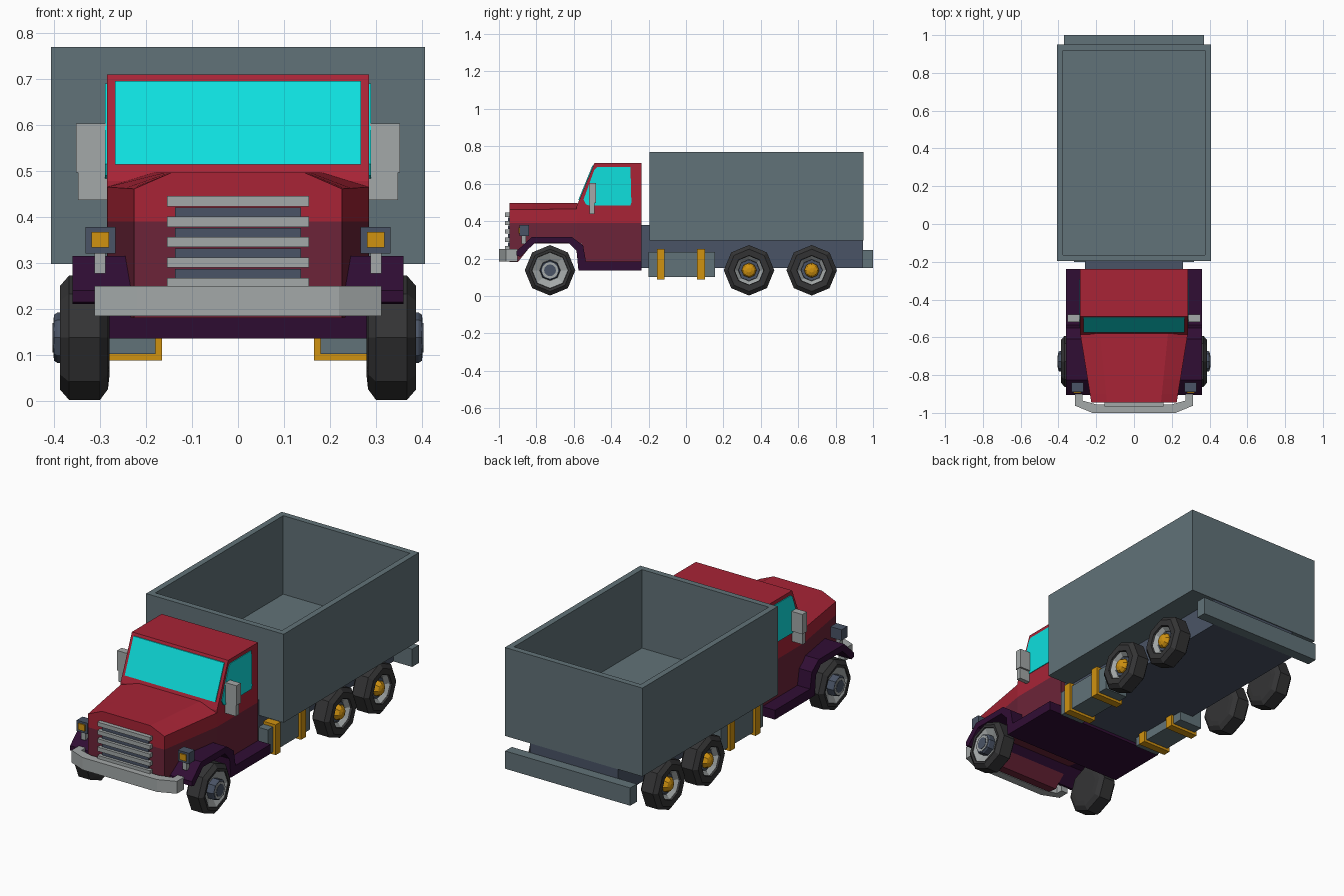
import bpy, bmesh, math
from mathutils import Vector

if "Cube" in bpy.data.objects:
    bpy.data.objects.remove(bpy.data.objects["Cube"])


def material(name, r, g, b):
    lin = [((c / 255 + 0.055) / 1.055) ** 2.4 if c > 10 else c / 255 / 12.92 for c in (r, g, b)]
    m = bpy.data.materials.new(name)
    m.diffuse_color = (*lin, 1)
    m.use_nodes = True
    m.node_tree.nodes["Principled BSDF"].inputs["Base Color"].default_value = m.diffuse_color
    return m


RED = material("red_paint", 168, 36, 54)
MAROON = material("maroon_paint", 108, 36, 56)
PURPLE = material("dark_purple", 48, 13, 52)
GLASS = material("cyan_glass", 14, 224, 222)
CHROME = material("light_grey", 163, 168, 168)
BED = material("slate_grey", 97, 114, 120)
FRAME = material("dark_slate", 74, 84, 102)
ORANGE = material("orange", 208, 146, 16)
RUBBER = material("tyre_black", 52, 52, 53)


def finish(bm, name, *mats):
    bmesh.ops.recalc_face_normals(bm, faces=bm.faces[:])
    me = bpy.data.meshes.new(name)
    bm.to_mesh(me)
    bm.free()
    for m in mats:
        me.materials.append(m)
    ob = bpy.data.objects.new(name, me)
    bpy.context.collection.objects.link(ob)
    return ob


def loft(rings):
    """Skin closed rings of equal length and cap both ends."""
    bm = bmesh.new()
    vs = [[bm.verts.new(p) for p in ring] for ring in rings]
    n = len(vs[0])
    for a, b in zip(vs, vs[1:]):
        for i in range(n):
            bm.faces.new((a[i], a[(i + 1) % n], b[(i + 1) % n], b[i]))
    bm.faces.new(vs[0])
    bm.faces.new(vs[-1][::-1])
    return bm


def side_prism(name, pts, x0, x1, mat):
    """Extrude a (y, z) profile along x."""
    return finish(loft([[(x, y, z) for y, z in pts] for x in (x0, x1)]), name, mat)


def box(name, x0, x1, y0, y1, z0, z1, mat):
    return side_prism(name, [(y0, z0), (y1, z0), (y1, z1), (y0, z1)], x0, x1, mat)


def two_tone(bm, name, split=0.39):
    """Red above the split height, maroon below it."""
    bmesh.ops.bisect_plane(bm, geom=bm.verts[:] + bm.edges[:] + bm.faces[:],
                           plane_co=(0, 0, split), plane_no=(0, 0, 1))
    for f in bm.faces:
        f.material_index = int(f.calc_center_median().z < split)
    return finish(bm, name, RED, MAROON)


def lathe(name, prof, side, y, z, mat, n=8):
    """Turn an (x, radius) profile round a sideways axle."""
    rings = []
    for x, r in prof:
        rings.append([(side * x, y + r * math.sin(i * math.tau / n), z + r * math.cos(i * math.tau / n))
                      for i in range(n)])
    return finish(loft(rings), name, mat)


# Cab
cab = [(-.585, .28), (-.585, .478), (-.49, .71), (-.238, .71), (-.238, .18), (-.545, .18), (-.56, .28)]
two_tone(loft([[(x, y, z) for y, z in cab] for x in (-.285, .285)]), "cab")

# Hood, widening towards the cab, arched over the front axle
rings = []
for y, zb in ((-.945, .18), (-.90, .18), (-.82, .28), (-.58, .28)):
    t = (y + .945) / .365
    w, top = .226 + .059 * t, .143 + .037 * t
    half = [(w, zb), (w, .461 + .004 * t), (top, .497)]
    rings.append([(x, y, z) for x, z in half] + [(-x, y, z) for x, z in half[::-1]])
two_tone(loft(rings), "hood")


# Windows as thin plates
def slope(z):
    return -.585 + (z - .478) * .095 / .232


side_prism("windshield", [(slope(.514) - .005, .514), (slope(.696) - .005, .696),
                          (slope(.696) + .003, .696), (slope(.514) + .003, .514)], -.268, .268, GLASS)
window = [(-.548, .515), (-.535, .49), (-.52, .484), (-.297, .484), (-.292, .50), (-.297, .69),
          (-.475, .69), (-.49, .675)]

# Fenders and running board
fender = [(-.905, .215), (-.905, .24), (-.825, .315), (-.61, .315), (-.55, .27), (-.535, .185),
          (-.238, .185), (-.238, .135), (-.575, .135), (-.585, .24), (-.625, .282), (-.81, .282), (-.885, .21)]
side_prism("fenders_and_running_board", fender, -.36, .36, PURPLE)

# Front bumper, bent round the nose
outline = [(.312, -.90), (.312, -.962), (.22, -1.0), (-.22, -1.0), (-.312, -.962), (-.312, -.90),
           (-.272, -.90), (-.272, -.935), (-.2, -.955), (.2, -.955), (.272, -.935), (.272, -.90)]
finish(loft([[(x, y, z) for x, y in outline] for z in (.184, .25)]), "front_bumper", CHROME)

# Grille
for i in range(5):
    z = .434 - i * .0445
    box("grille_bar", -.155, .155, -.967, -.94, z - .011, z + .011, CHROME)
    if i < 4:
        box("grille_slat", -.137, .137, -.953, -.94, z - .033, z - .014, FRAME)

# Chassis, rear bumper
box("chassis", -.26, .26, -.24, .946, .15, .30, FRAME)
box("chassis_neck", -.26, .26, -.24, -.19, .29, .38, FRAME)
box("rear_bumper", -.37, .37, .944, 1.0, .15, .245, BED)

# Open cargo bed: inset the top and sink it
bm = loft([[(x, -.195, .297), (x, .95, .297), (x, .95, .77), (x, -.195, .77)] for x in (-.407, .407)])
bmesh.ops.recalc_face_normals(bm, faces=bm.faces[:])
top = max(bm.faces, key=lambda f: f.calc_center_median().z)
bmesh.ops.inset_region(bm, faces=[top], thickness=.045)
ext = bmesh.ops.extrude_face_region(bm, geom=[top])
bmesh.ops.translate(bm, vec=Vector((0, 0, -.42)),
                    verts=[v for v in ext["geom"] if isinstance(v, bmesh.types.BMVert)])
if top.is_valid:
    bm.faces.remove(top)
finish(bm, "cargo_bed", BED)

for s in (1, -1):
    side_prism("side_window", window, s * .282, s * .289, GLASS)

    # Headlights on stalks
    box("headlight_housing", s * .267, s * .332, -.89, -.84, .32, .378, FRAME)
    box("headlight_lens", s * .281, s * .319, -.896, -.888, .333, .367, ORANGE)
    box("headlight_stalk", s * .288, s * .312, -.88, -.855, .277, .322, CHROME)

    # Mirrors
    box("mirror_upper", s * .287, s * .353, -.518, -.48, .497, .603, CHROME)
    box("mirror_lower", s * .284, s * .348, -.515, -.49, .437, .498, CHROME)

    # Side tanks with straps
    box("side_tank", s * .18, s * .317, -.2, .155, .102, .235, BED)
    for y in (-.135, .08):
        box("tank_strap", s * .165, s * .332, y - .021, y + .021, .088, .25, ORANGE)

    # Wheels
    for y, front in ((-.727, True), (.337, False), (.672, False)):
        lip = .098 if front else .08
        lathe("tyre", [(.28, .085), (.283, .112), (.30, .135), (.368, .135), (.387, .113),
                       (.385, lip), (.35, lip - .012)], s, y, .137, RUBBER)
        if front:
            lathe("front_rim", [(.34, .094), (.381, .096), (.362, .056), (.34, .05)], s, y, .137, CHROME)
            lathe("front_hub", [(.34, .055), (.393, .055), (.40, .05)], s, y, .137, FRAME)
            lathe("front_hub_ring", [(.39, .044), (.402, .044)], s, y, .137, CHROME, 12)
            lathe("front_hub_cap", [(.39, .032), (.404, .032)], s, y, .137, FRAME, 12)
        else:
            lathe("rear_rim", [(.34, .078), (.376, .078), (.358, .06), (.34, .055)], s, y, .137, CHROME)
            lathe("rear_hub_plate", [(.34, .057), (.356, .055)], s, y, .137, FRAME)
            lathe("rear_hub", [(.34, .04), (.366, .04), (.38, .03), (.387, .012)], s, y, .137, ORANGE)
